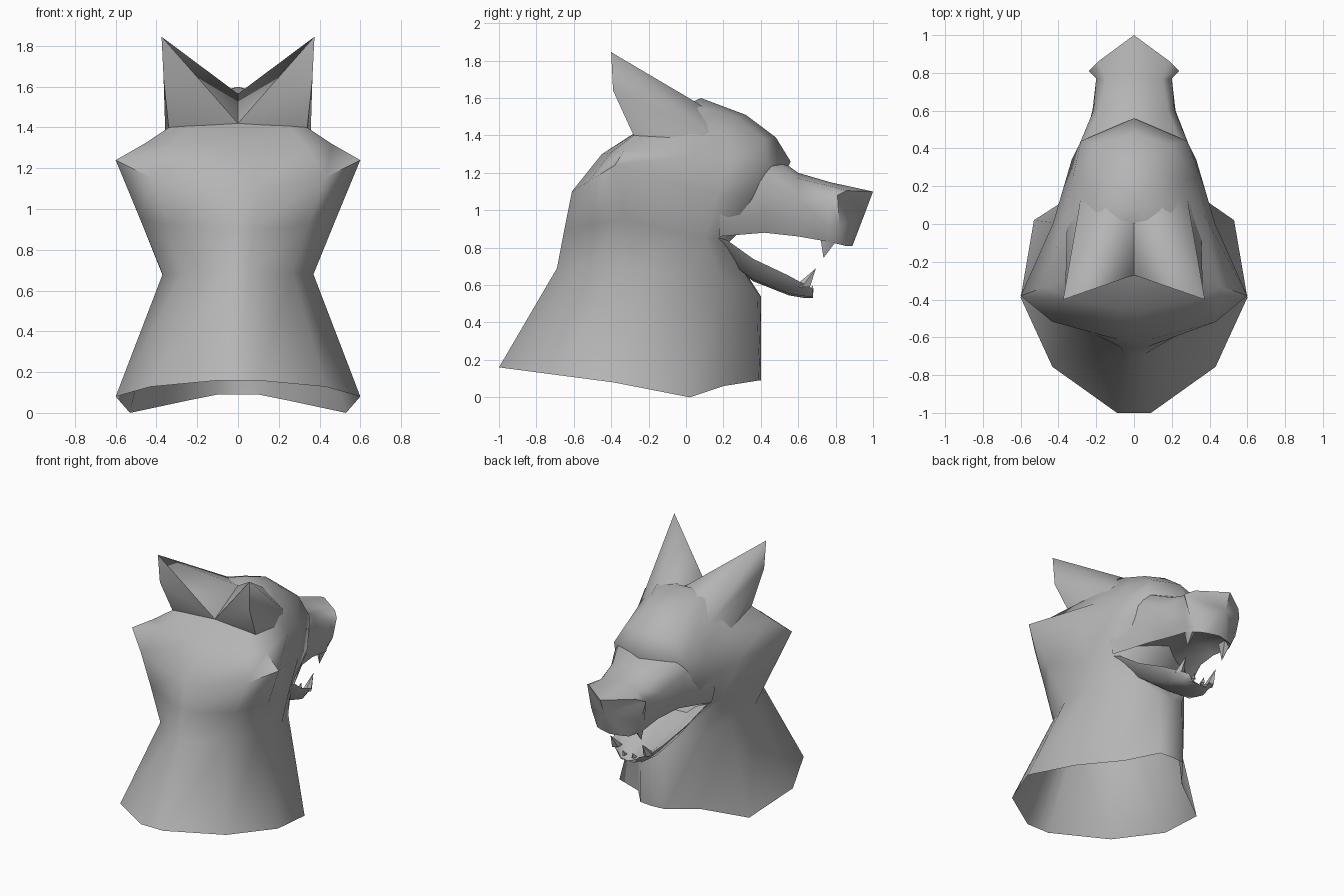
import bpy, bmesh, math
from mathutils import Vector

if "Cube" in bpy.data.objects:
    bpy.data.objects.remove(bpy.data.objects["Cube"])

grey = bpy.data.materials.new("dark_grey")
grey.diffuse_color = (0.46, 0.46, 0.46, 1)
grey.use_nodes = True
grey.node_tree.nodes["Principled BSDF"].inputs["Base Color"].default_value = grey.diffuse_color


def make_object(name, bm, angle=60):
    bmesh.ops.remove_doubles(bm, verts=bm.verts, dist=0.0005)
    bmesh.ops.recalc_face_normals(bm, faces=bm.faces)
    mesh = bpy.data.meshes.new(name)
    bm.to_mesh(mesh)
    bm.free()
    mesh.materials.append(grey)
    obj = bpy.data.objects.new(name, mesh)
    bpy.context.collection.objects.link(obj)
    bpy.ops.object.select_all(action='DESELECT')
    obj.select_set(True)
    bpy.context.view_layer.objects.active = obj
    bpy.ops.object.shade_smooth_by_angle(angle=math.radians(angle))
    return obj


def loft(name, half_rings, cap_end=False, tip=None):
    """Skin half rings (both ends on x=0) mirrored into closed rings."""
    bm = bmesh.new()
    rings = []
    for half in half_rings:
        full = list(half) + [(-x, y, z) for x, y, z in reversed(half[1:-1])]
        rings.append([bm.verts.new(p) for p in full])
    n = len(rings[0])
    for a, b in zip(rings, rings[1:]):
        for i in range(n):
            j = (i + 1) % n
            bm.faces.new((a[i], a[j], b[j], b[i]))
    if tip:
        t = bm.verts.new(tip)
        for i in range(n):
            bm.faces.new((rings[-1][i], rings[-1][(i + 1) % n], t))
    elif cap_end:
        bm.faces.new(rings[-1])
    return make_object(name, bm)


# Neck and skull: back, side, front-side and front-corner points, front centre
def neck_ring(back, side, mid, corner, front, dent=None):
    b, s = Vector((0, *back)), Vector(side)
    quarter = b.lerp(s, 0.4)
    quarter.x = 0.72 * s.x
    flat = Vector((0.15 * s.x, b.y, b.z))
    dent = dent or tuple(Vector(mid).lerp(Vector(corner), 0.5))
    return [tuple(b), tuple(flat), tuple(quarter), side, mid, dent, corner, (0, *front)]


skull = [
    neck_ring((-1, .16), (.6, -.39, .08), (.53, .02, 0), (.1, .39, .09), (.4, .09), (.25, .2, .06)),
    neck_ring((-.69, .69), (.37, -.28, .68), (.36, .0, .65), (.1, .38, .56), (.4, .54), (.27, .2, .61)),
    neck_ring((-.65, .9), (.48, -.33, .95), (.41, .0, .87), (.3, .2, .84), (.22, .82)),
    neck_ring((-.61, 1.1), (.6, -.38, 1.24), (.43, .0, 1.12), (.33, .34, 1.06), (.45, 1.05)),
    neck_ring((-.45, 1.3), (.46, -.33, 1.32), (.37, .05, 1.3), (.28, .44, 1.24), (.56, 1.26)),
    neck_ring((-.28, 1.41), (.34, -.28, 1.4), (.31, .03, 1.42), (.2, .42, 1.38), (.48, 1.39)),
    neck_ring((-.1, 1.51), (.2, -.1, 1.52), (.19, .07, 1.55), (.13, .27, 1.5), (.32, 1.51)),
]
loft("neck_and_skull", skull, tip=(0, .08, 1.6))

# Muzzle: y, top z, ridge (x, z), cheek (x, z), lip fold (x, z), lip edge (x, z)
muzzle = []
for y, top, wt, zt, wm, zm, wf, zf, wl, zl in [
    (.18, 1.28, .22, 1.25, .34, 1.12, .36, .95, .335, .86),
    (.42, 1.33, .25, 1.25, .29, 1.16, .27, .98, .23, .88),
    (.60, 1.20, .18, 1.17, .215, 1.06, .22, .94, .19, .86),
    (.77, 1.15, .15, 1.13, .20, 1.06, .20, .90, .18, .83),
]:
    muzzle.append([(0, y, top), (wt, y, zt), (wm, y, zm), (wf, y, zf), (wl, y, zl),
                   (wl * .75, y, zl + .05), (0, y, zl + .09)])
# Wedge-shaped nose plate
muzzle.append([(0, 1.0, 1.10), (.19, .86, 1.105), (.24, .81, 1.08), (.20, .82, .92),
               (.13, .85, .81), (.08, .87, .81), (0, .89, .81)])
loft("muzzle", muzzle, tip=(0, .955, .98))

# Lower jaw trough: y, half width, rim z, bottom z
jaw = []
for y, w, rim, low in [(.12, .33, .87, .74), (.22, .31, .84, .72), (.36, .26, .74, .62),
                       (.55, .20, .65, .545), (.64, .15, .60, .53), (.68, .09, .58, .53)]:
    jaw.append([(0, y, low), (w * .7, y, low + .01), (w, y, rim),
                (w * .78, y, rim - .02), (w * .6, y, rim - .05), (0, y, rim - .05)])
loft("lower_jaw", jaw, cap_end=True)

# Ears: swept-back points whose fronts run forward into the forehead
for side, label in ((1, "right"), (-1, "left")):
    bm = bmesh.new()
    tip, bend, outer, back, crown, brow, flank, cheek = [
        bm.verts.new((side * x, y, z)) for x, y, z in [
            (.375, -.40, 1.845), (.365, -.39, 1.64), (.34, -.28, 1.40), (0, -.27, 1.42),
            (0, .0, 1.565), (.14, .1, 1.55), (.285, .12, 1.42), (.355, .0, 1.32)]]
    for f in ((tip, bend, back), (bend, outer, back), (tip, back, crown),
              (tip, crown, brow), (tip, brow, flank), (tip, flank, bend),
              (bend, flank, cheek), (bend, cheek, outer)):
        bm.faces.new(f)
    make_object(label + "_ear", bm, 60)


# Fangs and small teeth: base centre, tip, base radius
def tooth(name, base, tip, r):
    for side, label in ((1, "right"), (-1, "left")):
        bm = bmesh.new()
        ring = [bm.verts.new((side * (base[0] + .7 * r * math.cos(a)),
                              base[1] + r * math.sin(a), base[2]))
                for a in (i * math.tau / 5 for i in range(5))]
        t = bm.verts.new((side * tip[0], tip[1], tip[2]))
        for i in range(5):
            bm.faces.new((ring[i], ring[(i + 1) % 5], t))
        make_object(label + "_" + name, bm)


tooth("upper_fang", (.15, .77, .86), (.15, .735, .745), .055)
tooth("lower_fang", (.13, .62, .59), (.13, .695, .69), .045)
tooth("lower_incisor", (.04, .66, .56), (.04, .68, .60), .022)
